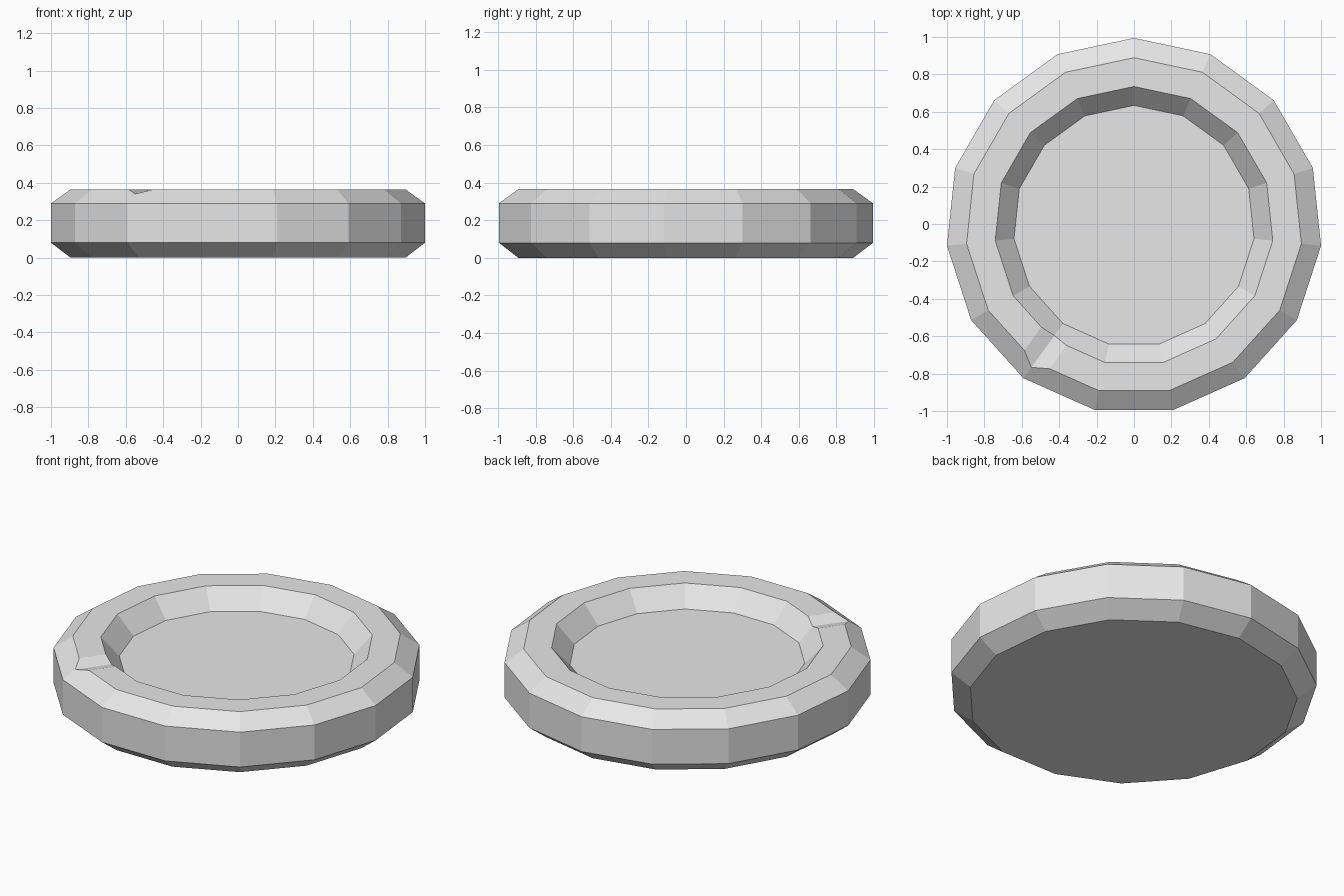
import bpy, bmesh, math

cube = bpy.data.objects.get("Cube")
if cube:
    bpy.data.objects.remove(cube)

SIDES = 15
Y_SHIFT = -0.011          # centres the odd-sided outline on y = 0
TOP = 0.365

grey = bpy.data.materials.new("plain_grey")
grey.use_nodes = True
colour = (0.8, 0.8, 0.8, 1)
grey.diffuse_color = colour
grey.node_tree.nodes["Principled BSDF"].inputs["Base Color"].default_value = colour


def make_object(name, bm):
    bmesh.ops.recalc_face_normals(bm, faces=bm.faces)
    mesh = bpy.data.meshes.new(name)
    bm.to_mesh(mesh)
    bm.free()
    mesh.materials.append(grey)
    obj = bpy.data.objects.new(name, mesh)
    bpy.context.collection.objects.link(obj)
    return obj


def loft(rings):
    """Join rings of points with quads and cap both ends."""
    bm = bmesh.new()
    loops = [[bm.verts.new(p) for p in ring] for ring in rings]
    n = len(loops[0])
    for a, b in zip(loops, loops[1:]):
        for i in range(n):
            j = (i + 1) % n
            bm.faces.new((a[i], a[j], b[j], b[i]))
    bm.faces.new(loops[0])
    bm.faces.new(loops[-1])
    return bm


def polygon(radius, z):
    angles = [math.pi / 2 + math.tau * i / SIDES for i in range(SIDES)]
    return [(radius * math.cos(a), radius * math.sin(a) + Y_SHIFT, z) for a in angles]


# Dish: base, bevel, wall, bevel, rim, sloped inner wall, floor
profile = [(0.90, 0), (1.0055, 0.08), (1.0055, 0.29), (0.90, TOP),
           (0.746, TOP), (0.645, 0.255)]
dish = make_object("dish", loft([polygon(r, z) for r, z in profile]))

# Shallow V groove across one corner of the rim
direction = math.radians(234)
c, s = math.cos(direction), math.sin(direction)


def groove_section(r, depth, half_width):
    points = [(0, TOP - depth), (half_width * 2, TOP + depth),
              (-half_width * 2, TOP + depth)]
    return [(r * c - w * s, r * s + w * c + Y_SHIFT, z) for w, z in points]


cutter = make_object("groove_cutter", loft([groove_section(0.6, 0.024, 0.083),
                                            groove_section(1.1, 0.024, 0.083)]))
cutter.hide_render = True

groove = dish.modifiers.new("rim_groove", "BOOLEAN")
groove.operation = "DIFFERENCE"
groove.solver = "EXACT"
groove.object = cutter
bpy.context.view_layer.objects.active = dish
bpy.ops.object.modifier_apply(modifier=groove.name)
bpy.data.objects.remove(cutter)
